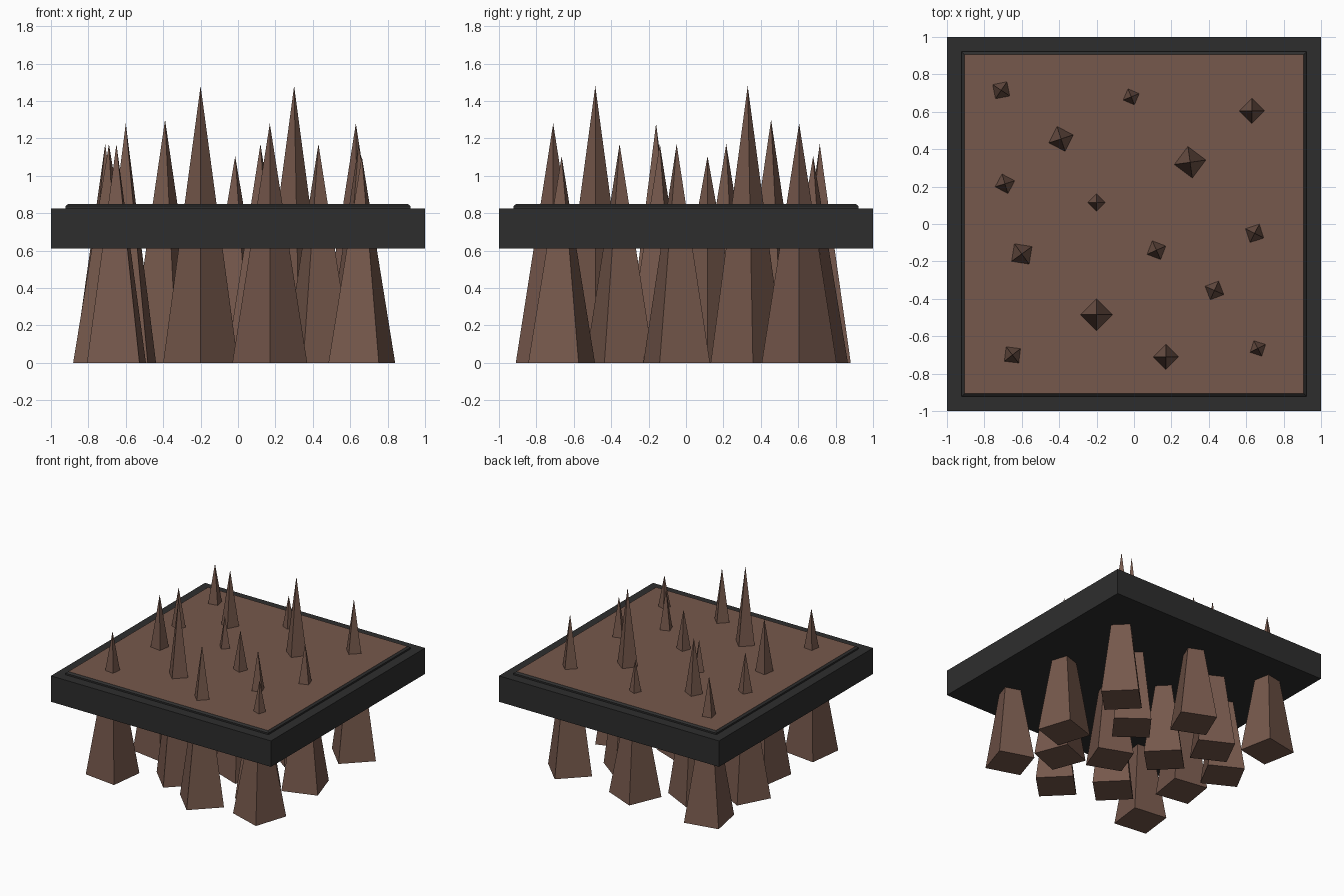
import bpy, bmesh, math

if "Cube" in bpy.data.objects:
    bpy.data.objects.remove(bpy.data.objects["Cube"])


def material(name, rgb):
    m = bpy.data.materials.new(name)
    m.diffuse_color = (*rgb, 1)
    m.use_nodes = True
    m.node_tree.nodes["Principled BSDF"].inputs["Base Color"].default_value = m.diffuse_color
    return m


brown = material("brown", (0.181, 0.098, 0.072))
dark = material("charcoal", (0.027, 0.027, 0.027))


def make_object(name, bm, mats):
    bmesh.ops.recalc_face_normals(bm, faces=bm.faces)
    mesh = bpy.data.meshes.new(name)
    bm.to_mesh(mesh)
    bm.free()
    for m in mats:
        mesh.materials.append(m)
    ob = bpy.data.objects.new(name, mesh)
    bpy.context.collection.objects.link(ob)
    return ob


def square_stack(name, levels, mats):
    """Solid made from stacked squares given as (half width, z)."""
    bm = bmesh.new()
    rings = [[bm.verts.new((sx * h, sy * h, z))
              for sx, sy in ((-1, -1), (1, -1), (1, 1), (-1, 1))]
             for h, z in levels]
    bm.faces.new(rings[0])
    bm.faces.new(rings[-1])
    for a, b in zip(rings, rings[1:]):
        for i in range(4):
            j = (i + 1) % 4
            bm.faces.new((a[i], a[j], b[j], b[i]))
    return make_object(name, bm, mats)


# Heavy square frame
square_stack("frame", [(1, 0.612), (1, 0.825)], [dark])

# Raised chamfered panel: dark edge, brown top
panel = square_stack("top_panel", [(0.922, 0.82), (0.922, 0.838), (0.907, 0.85)],
                     [dark, brown])
for f in panel.data.polygons:
    if f.normal.z > 0.95:
        f.material_index = 1

# Four-sided spikes through the panel: x, y, height, corner angle
spikes = [
    (-0.71, 0.715, 1.17, 56), (-0.015, 0.68, 1.105, 22), (0.63, 0.605, 1.28, 0),
    (-0.39, 0.455, 1.30, 18), (0.30, 0.33, 1.48, 8), (-0.69, 0.215, 1.17, 17),
    (-0.20, 0.115, 1.105, 0), (0.12, -0.14, 1.17, 24), (0.645, -0.05, 1.17, 63),
    (-0.60, -0.16, 1.28, 36), (0.43, -0.355, 1.17, 66), (-0.20, -0.485, 1.48, 0),
    (0.17, -0.71, 1.28, 0), (-0.65, -0.70, 1.17, 38), (0.662, -0.665, 1.105, 27),
]
for n, (x, y, h, ang) in enumerate(spikes, 1):
    bm = bmesh.new()
    base = [bm.verts.new((0.2 * math.cos(math.radians(ang + 90 * i)),
                          0.2 * math.sin(math.radians(ang + 90 * i)), 0))
            for i in range(4)]
    tip = bm.verts.new((0, 0, h))
    bm.faces.new(base)
    for i in range(4):
        bm.faces.new((base[i], base[(i + 1) % 4], tip))
    make_object(f"spike_{n}", bm, [brown]).location = (x, y, 0)
